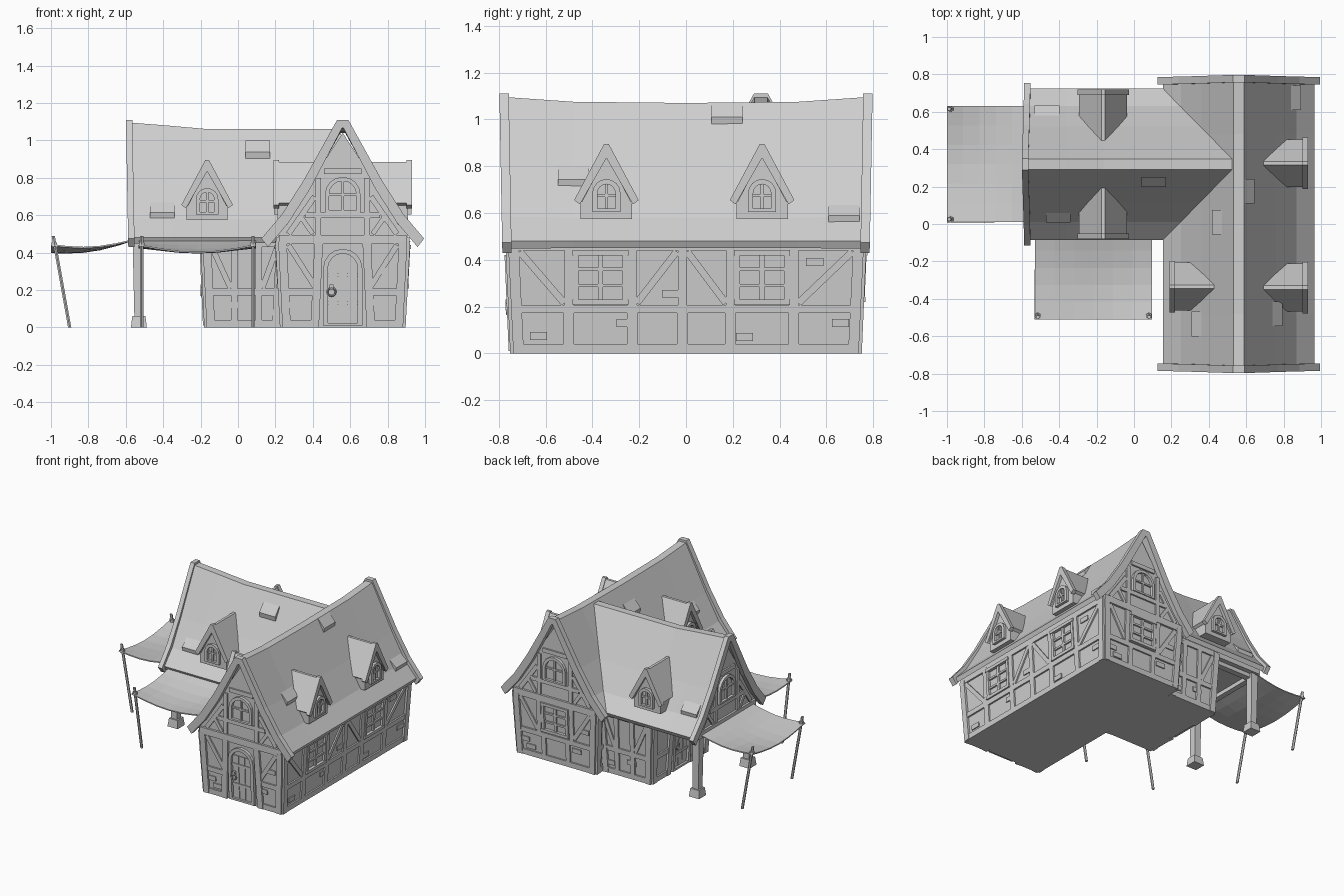
import bpy, bmesh, math
from mathutils import Vector

cube = bpy.data.objects.get("Cube")
if cube:
    bpy.data.objects.remove(cube, do_unlink=True)

grey = bpy.data.materials.new("plain_grey")
grey.use_nodes = True
grey.diffuse_color = (0.62, 0.62, 0.62, 1)
grey.node_tree.nodes["Principled BSDF"].inputs["Base Color"].default_value = (0.62, 0.62, 0.62, 1)


def finish(bm, name):
    bmesh.ops.recalc_face_normals(bm, faces=bm.faces)
    mesh = bpy.data.meshes.new(name)
    bm.to_mesh(mesh)
    bm.free()
    mesh.materials.append(grey)
    obj = bpy.data.objects.new(name, mesh)
    bpy.context.collection.objects.link(obj)
    return obj


def loft(bm, rings, closed=False):
    """Skin rings of points; cap the ends unless the loft is closed."""
    vs = [[bm.verts.new(p) for p in ring] for ring in rings]
    n, m = len(vs), len(vs[0])
    for i in range(n if closed else n - 1):
        a, b = vs[i], vs[(i + 1) % n]
        for j in range(m):
            k = (j + 1) % m
            bm.faces.new((a[j], a[k], b[k], b[j]))
    if not closed:
        bm.faces.new(vs[0][::-1])
        bm.faces.new(vs[-1])


def frame(cx, cy, angle, dist=0, lean=0):
    """Map (across, height, outward) to the world for a wall facing angle."""
    c, s = round(math.cos(math.radians(angle))), round(math.sin(math.radians(angle)))

    def place(u, z, d=0):
        r = dist + lean * min(z / 0.46, 1) + d
        return Vector((cx + c * r - s * u, cy + s * r + c * u, z))
    return place


def plate(bm, P, pts, d1=0.012, d0=-0.02):
    loft(bm, [[P(u, z, d) for u, z in pts] for d in (d0, d1)])


def beam(bm, P, p, q, w=0.035, d=0.012):
    a, b = Vector(p), Vector(q)
    t = (b - a).normalized() * w / 2
    n = Vector((-t.y, t.x))
    plate(bm, P, [a + n, b + n, b - n, a - n], d)


def rect(bm, P, u0, u1, z0, z1, d=0.012):
    plate(bm, P, [(u0, z0), (u1, z0), (u1, z1), (u0, z1)], d)


def arch(u, z, w, h):
    """Outline with a half-round head."""
    r = w / 2
    head = [(u + r * math.cos(i * math.pi / 8), z + h - r + r * math.sin(i * math.pi / 8)) for i in range(9)]
    return [(u + r, z)] + head + [(u - r, z)]


def arch_frame(bm, P, u, z, w, h, t=0.022, d=0.02):
    outer, inner = arch(u, z, w, h), arch(u, z + t * 0.6, w - 2 * t, h - t * 1.6)
    loft(bm, [[P(*o, -0.02), P(*o, d), P(*i, d), P(*i, -0.02)] for o, i in zip(outer, inner)], True)


def arch_window(bm, P, u, z, w, h):
    arch_frame(bm, P, u, z, w, h)
    beam(bm, P, (u, z), (u, z + h - 0.01), 0.012)
    beam(bm, P, (u - w / 2, z + h * 0.5), (u + w / 2, z + h * 0.5), 0.012)


def pane_window(bm, P, u, z, w, h):
    for s in (-1, 1):
        beam(bm, P, (u + s * w / 2, z), (u + s * w / 2, z + h), 0.022, 0.018)
    for e in (z, z + h):
        beam(bm, P, (u - w / 2 - 0.015, e), (u + w / 2 + 0.015, e), 0.022, 0.022)
    beam(bm, P, (u, z), (u, z + h), 0.02)
    for k in (1, 2):
        beam(bm, P, (u - w / 2, z + h * k / 3), (u + w / 2, z + h * k / 3), 0.014)


def bricks(bm, P, spots):
    for u, z in spots:
        rect(bm, P, u - 0.037, u + 0.037, z - 0.017, z + 0.017, 0.008)


def door(bm, P, u, w=0.21, h=0.41):
    arch_frame(bm, P, u, 0.01, w, h, 0.025, 0.022)
    for k in (-1, 0, 1):
        rect(bm, P, u + k * 0.052 - 0.024, u + k * 0.052 + 0.024, 0.02, h - 0.06, 0.006)
    for z in (0.13, 0.28):
        beam(bm, P, (u - w / 2, z), (u + w / 2, z), 0.02, 0.012)
    # ring handle
    rings = []
    for i in range(12):
        a = i * math.tau / 12
        rings.append([P(u - 0.06 + (0.022 + 0.005 * math.cos(b)) * math.cos(a),
                        0.19 + (0.022 + 0.005 * math.cos(b)) * math.sin(a), 0.022 + 0.005 * math.sin(b))
                      for b in (0, math.pi / 2, math.pi, 3 * math.pi / 2)])
    loft(bm, rings, True)
    rect(bm, P, u - 0.07, u - 0.05, 0.2, 0.23, 0.026)


# Roof section as (distance from ridge, height)
SLOPE = [(0.028, 1.07), (0.2, 0.76), (0.31, 0.58), (0.405, 0.48)]
BOARD = [(0.03, 1.11), (0.21, 0.785), (0.325, 0.605), (0.435, 0.475)]
GABLE = [(-0.345, 0.45), (-0.345, 0.51), (-0.31, 0.555), (-0.2, 0.735), (0, 1.04),
         (0.2, 0.735), (0.31, 0.555), (0.345, 0.51), (0.345, 0.45)]


def shell(half, dx, dz):
    inner = [(max(d - dx, 0.004), z - dz) for d, z in half]
    both = lambda h: [(-d, z) for d, z in h[::-1]] + h
    return both(half) + both(inner)[::-1]


def roof(name, P, stations):
    bm = bmesh.new()
    loft(bm, [[P(u, z + sag * (z - 0.48) / 0.59, d) for d, z in shell(SLOPE, 0.015, 0.03)]
              for u, sag in stations])
    finish(bm, name)


def gable_board(name, P, u0, u1):
    bm = bmesh.new()
    bow = math.copysign(0.012, u1)
    loft(bm, [[P(u + bow * (z - 0.45) / 0.65, z, d) for d, z in shell(BOARD, 0.035, 0.045)] for u in (u0, u1)])
    finish(bm, name)


def roof_z(d):
    for (a, za), (b, zb) in zip(SLOPE, SLOPE[1:]):
        if d <= b:
            return za + (zb - za) * (d - a) / (b - a)
    return SLOPE[-1][1]


main_roof, wing_roof = frame(0.56, 0, 0), frame(0, 0.32, -90)
roof("main_roof", main_roof, [(-0.77, 0.025), (-0.48, 0.005), (0, 0), (0.48, 0.005), (0.77, 0.025)])
roof("wing_roof", wing_roof, [(-0.575, 0.025), (-0.36, 0.008), (-0.16, -0.01), (0.55, -0.01)])
gable_board("main_front_gable_board", main_roof, -0.745, -0.785)
gable_board("main_back_gable_board", main_roof, 0.745, 0.785)
gable_board("wing_gable_board", wing_roof, -0.553, -0.587)

# Loose shingles: frame, across, distance from ridge
bm = bmesh.new()
for P, u, d in [(wing_roof, 0.105, 0.07), (wing_roof, -0.405, 0.26), (frame(0, 0.32, 90), 0.465, 0.26),
                (main_roof, 0.175, 0.03), (main_roof, -0.48, 0.18), (main_roof, 0.675, 0.28),
                (frame(0.56, 0, 180), -0.01, 0.09), (frame(0.56, 0, 180), 0.535, 0.2)]:
    e = d + 0.045
    za, zb = roof_z(d), roof_z(e)
    loft(bm, [[P(v, za - 0.02, d), P(v, za + 0.006, d), P(v, zb + 0.025, e + 0.008), P(v, zb - 0.02, e)]
              for v in (u - 0.066, u + 0.066)])
finish(bm, "loose_shingles")


# Walls
def storey(name, low, high):
    bm = bmesh.new()
    loft(bm, [[(x0, y0, z), (x1, y0, z), (x1, y1, z), (x0, y1, z)]
              for (x0, x1, y0, y1), z in ((low, 0), (high, 0.46))])
    finish(bm, name)


storey("main_walls", (0.24, 0.88, -0.735, 0.735), (0.215, 0.905, -0.755, 0.755))
storey("wing_walls", (-0.165, 0.3, -0.01, 0.65), (-0.185, 0.3, -0.03, 0.67))
for name, P, ends in (("main_upper_walls", main_roof, (-0.755, 0.755)), ("wing_upper_walls", wing_roof, (-0.555, 0.3))):
    bm = bmesh.new()
    loft(bm, [[P(u, z, d) for d, z in GABLE] for u in ends])
    finish(bm, name)


def gable_timbers(bm, P):
    beam(bm, P, (-0.34, 0.47), (0.34, 0.47), 0.05, 0.016)
    beam(bm, P, (-0.2, 0.6), (0.2, 0.6), 0.03)
    beam(bm, P, (-0.1, 0.835), (0.1, 0.835), 0.03)
    for s in (-1, 1):
        beam(bm, P, (s * 0.13, 0.49), (s * 0.13, 0.8), 0.03)
        beam(bm, P, (s * 0.29, 0.5), (s * 0.15, 0.7), 0.03, 0.01)
        beam(bm, P, (s * 0.16, 0.5), (s * 0.23, 0.6), 0.025, 0.01)
    arch_window(bm, P, 0, 0.615, 0.19, 0.19)


def base_timbers(bm, P, a, b):
    beam(bm, P, (a, 0.02), (b, 0.02), 0.04)
    beam(bm, P, (a, 0.19), (b, 0.19), 0.036)
    for u, s in ((a, -1), (b, 1)):
        beam(bm, P, (u - s * 0.02, 0), (u + s * 0.002, 0.46), 0.045, 0.016)


for name, angle in (("front", -90), ("back", 90)):
    bm, P = bmesh.new(), frame(0.56, 0, angle, 0.735, 0.02)
    gable_timbers(bm, P)
    if angle < 0:
        base_timbers(bm, P, -0.32, -0.13)
        base_timbers(bm, P, 0.13, 0.32)
        door(bm, P, 0)
    else:
        base_timbers(bm, P, -0.32, 0.32)
        pane_window(bm, P, 0, 0.23, 0.2, 0.2)
        for s in (-1, 1):
            beam(bm, P, (s * 0.1, 0.03), (s * 0.1, 0.18))
    for s in (-1, 1):
        beam(bm, P, (s * 0.135, 0.2), (s * 0.135, 0.46))
        beam(bm, P, (s * 0.15, 0.22), (s * 0.29, 0.44), 0.03, 0.01)
    bricks(bm, P, [(-0.21, 0.07), (0.17, 0.135), (0.24, 0.3), (-0.26, 0.12)])
    finish(bm, name + "_gable_timbers")

for name, angle in (("right", 0), ("left", 180)):
    bm, P = bmesh.new(), frame(0.56, 0, angle, 0.32, 0.025)
    base_timbers(bm, P, -0.735, 0.735)
    beam(bm, P, (-0.755, 0.46), (0.755, 0.46), 0.04)
    for u in (-0.5, -0.23, -0.015, 0.19, 0.46):
        beam(bm, P, (u, 0.2), (u, 0.46), 0.04)
        beam(bm, P, (u, 0.03), (u, 0.18), 0.045)
    for a, b in ((-0.71, -0.52), (-0.04, -0.21), (0.005, 0.17), (0.71, 0.48)):
        beam(bm, P, (a, 0.435), (b, 0.215), 0.03, 0.01)
    for u in (-0.365, 0.325):
        pane_window(bm, P, u, 0.22, 0.21, 0.21)
    bricks(bm, P, [(-0.63, 0.075), (-0.26, 0.13), (-0.065, 0.255), (0.25, 0.07), (0.55, 0.39), (0.66, 0.13)])
    finish(bm, name + "_wall_timbers")

for name, angle in (("front", -90), ("back", 90)):
    s = 1 if angle < 0 else -1
    bm, P = bmesh.new(), frame(0.03, 0.32, angle, 0.33, 0.02)
    base_timbers(bm, P, -0.195, 0.195)
    beam(bm, P, (-0.21, 0.45), (0.21, 0.45), 0.04)
    for u in (-0.05, 0.08):
        beam(bm, P, (s * u, 0.03), (s * u, 0.46))
    beam(bm, P, (s * -0.17, 0.43), (s * -0.07, 0.21), 0.03, 0.01)
    beam(bm, P, (s * 0.1, 0.21), (s * 0.18, 0.43), 0.03, 0.01)
    bricks(bm, P, [(s * -0.04, 0.12), (s * 0.14, 0.08)])
    finish(bm, "wing_%s_timbers" % name)

bm, P = bmesh.new(), frame(0, 0.32, 180, 0.165, 0.02)
base_timbers(bm, P, -0.325, -0.12)
base_timbers(bm, P, 0.12, 0.325)
door(bm, P, 0)
finish(bm, "porch_door_wall")
bm = bmesh.new()
gable_timbers(bm, frame(0, 0.32, 180, 0.555))
finish(bm, "wing_gable_timbers")

# Dormers
dormers = [("right_front", frame(0.56, 0, 0), -0.34, 0.37), ("right_back", frame(0.56, 0, 0), 0.325, 0.37),
           ("left", frame(0.56, 0, 180), 0.335, 0.37), ("wing_front", wing_roof, -0.165, 0.4),
           ("wing_back", frame(0, 0.32, 90), 0.165, 0.4)]
for name, P, u, reach in dormers:
    bm = bmesh.new()
    body = [(-0.11, 0.575), (0.11, 0.575), (0.11, 0.69), (0, 0.87), (-0.11, 0.69)]
    plate(bm, P, [(u + a, z) for a, z in body], reach - 0.022, 0.15)
    for grow, d0, d1 in ((0, 0.1, reach - 0.01), (0.01, reach - 0.03, reach)):
        a, z = 0.128 + grow, 0.665 - grow
        chevron = [(-a, z), (-0.01, 0.885 + grow), (0.01, 0.885 + grow), (a, z),
                   (a - 0.025, z - 0.018), (0, 0.845 - grow), (0.025 - a, z - 0.018)]
        plate(bm, P, [(u + b, c) for b, c in chevron], d1, d0)
    arch_window(bm, lambda v, z, d, P=P, r=reach: P(v, z, r - 0.022 + d), u, 0.605, 0.12, 0.14)
    finish(bm, name + "_dormer")


def bar(bm, p, q, r0, r1, sides):
    rings = []
    for c, r in ((p, r0), (q, r1)):
        rings.append([(c[0] + r * math.cos((i + 0.5) * math.tau / sides),
                       c[1] + r * math.sin((i + 0.5) * math.tau / sides), c[2]) for i in range(sides)])
    loft(bm, rings)


# Porch posts with footings and ceiling beams
bm = bmesh.new()
for y in (0.02, 0.62):
    bar(bm, (-0.53, y, 0), (-0.53, y, 0.06), 0.06, 0.05, 4)
    bar(bm, (-0.53, y, 0.05), (-0.535, y, 0.46), 0.034, 0.04, 4)
    rect(bm, frame(0, y - 0.01, -90), -0.555, -0.17, 0.42, 0.46, 0.025)
rect(bm, frame(-0.53, 0.32, 180), -0.32, 0.32, 0.42, 0.46, 0.02)
finish(bm, "porch_posts")


# Cloth awnings on leaning poles
def awning(name, P, u0, u1, d0, d1):
    bm = bmesh.new()
    nu, nv = 6, 5
    grid = []
    for j in range(nv + 1):
        v = j / nv
        grid.append([bm.verts.new(P(u0 + (u1 - u0) * i / nu,
                                    0.47 - 0.025 * v - 0.04 * v * math.sin(math.pi * i / nu)
                                    - 0.025 * math.sin(math.pi * v), d0 + (d1 - d0) * v)) for i in range(nu + 1)])
    for a, b in zip(grid, grid[1:]):
        for i in range(nu):
            bm.faces.new((a[i], a[i + 1], b[i + 1], b[i]))
    cloth = finish(bm, name + "_awning")
    cloth.modifiers.new("thickness", "SOLIDIFY").thickness = 0.008
    bm = bmesh.new()
    for u in (u0 + 0.015, u1 - 0.015):
        bar(bm, P(u, 0, d1 - 0.1), P(u, 0.49, d1 - 0.012), 0.01, 0.01, 6)
        bar(bm, P(u, 0.43, d1 - 0.02), P(u, 0.455, d1 - 0.018), 0.017, 0.017, 6)
    finish(bm, name + "_awning_poles")


awning("front", frame(0, 0, -90), -0.53, 0.095, 0.05, 0.51)
awning("left", frame(0, 0, 180), -0.63, -0.01, 0.565, 1.0)
